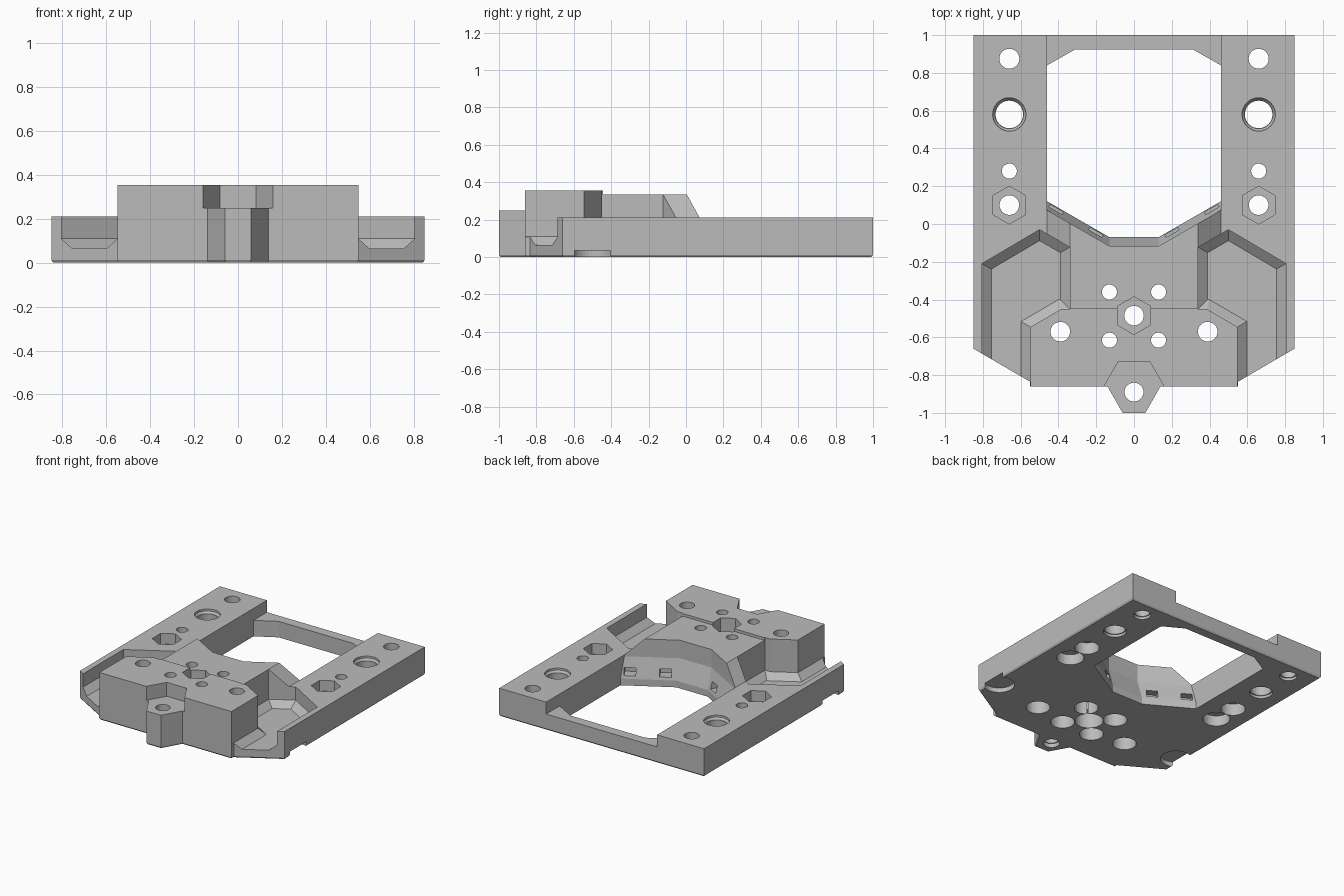
import bpy, bmesh, math
from mathutils import Vector, Matrix

if "Cube" in bpy.data.objects:
    bpy.data.objects.remove(bpy.data.objects["Cube"])

grey = bpy.data.materials.new("plain grey")
grey.diffuse_color = (0.5, 0.5, 0.5, 1)
grey.use_nodes = True
grey.node_tree.nodes["Principled BSDF"].inputs["Base Color"].default_value = grey.diffuse_color


def inset(pts, d):
    """Offset a counter-clockwise outline inwards by d."""
    if abs(d) < 1e-6:
        return list(pts)
    out, n = [], len(pts)
    for i in range(n):
        a, b, c = Vector(pts[i - 1]), Vector(pts[i]), Vector(pts[(i + 1) % n])
        u, v = (b - a).normalized(), (c - b).normalized()
        nu, nv = Vector((-u.y, u.x)), Vector((-v.y, v.x))
        out.append(tuple(b + (nu + nv) * d / (1 + nu.dot(nv))))
    return out


def loft(name, loops):
    """Closed solid through a stack of (z, outline) loops."""
    bm = bmesh.new()
    rings = [[bm.verts.new((x, y, z)) for x, y in pts] for z, pts in loops]
    n = len(rings[0])
    for lo, hi in zip(rings, rings[1:]):
        for i in range(n):
            j = (i + 1) % n
            bm.faces.new((lo[i], lo[j], hi[j], hi[i]))
    bm.faces.new(rings[0][::-1])
    bm.faces.new(rings[-1])
    bmesh.ops.recalc_face_normals(bm, faces=bm.faces)
    me = bpy.data.meshes.new(name)
    bm.to_mesh(me)
    bm.free()
    me.materials.append(grey)
    ob = bpy.data.objects.new(name, me)
    bpy.context.collection.objects.link(ob)
    return ob


def prism(name, pts, levels):
    """Solid from one outline, with (z, inset) levels."""
    area = sum(pts[i - 1][0] * p[1] - p[0] * pts[i - 1][1] for i, p in enumerate(pts))
    pts = pts if area > 0 else pts[::-1]
    return loft(name, [(z, inset(pts, d)) for z, d in levels])


def ngon(x, y, r, n=32, turn=0.0):
    return [(x + r * math.cos(turn + 2 * math.pi * i / n),
             y + r * math.sin(turn + 2 * math.pi * i / n)) for i in range(n)]


def mirrored(half):
    """Complete a right-hand half outline across x = 0."""
    return half + [(-x, y) for x, y in reversed(half)]


def combine(body, other, op):
    mod = body.modifiers.new("combine", 'BOOLEAN')
    mod.operation, mod.solver, mod.object = op, 'EXACT', other
    bpy.context.view_layer.objects.active = body
    bpy.ops.object.modifier_apply(modifier=mod.name)
    bpy.data.objects.remove(other)


def cut(other):
    combine(body, other, 'DIFFERENCE')


# Base plate with a fine chamfer along the bottom edge
EDGE = [(0, 0.008), (0.012, 0)]
body = prism("mounting_bracket",
             mirrored([(0.55, -0.835), (0.85, -0.66), (0.85, 1.0)]),
             EDGE + [(0.21, 0)])

# Raised front block
combine(body, prism("front_block", mirrored([(0.55, -0.86), (0.55, -0.5), (0.45, -0.445)]),
                    EDGE + [(0.355, 0)]), 'UNION')

# Bridge behind the block, with sloping shoulders
bridge = prism("bridge", mirrored([(0.52, 0.148), (0.34, 0.335)]), [(-0.15, 0), (0.5, 0)])
bridge.data.transform(Matrix.Rotation(math.pi / 2, 4, 'X'))
combine(body, bridge, 'UNION')

# Front post
combine(body, prism("front_post", mirrored([(0.06, -1.0), (0.14, -0.86), (0.14, -0.8)]),
                    EDGE + [(0.26, 0)]), 'UNION')

# Low rear bar
cut(prism("bar_cut", [(-0.46, 0.7), (0.46, 0.7), (0.46, 1.1), (-0.46, 1.1)],
          [(0.12, 0), (0.5, 0)]))

# Central opening, its front wall leaning at mid height
rear = [(0.46, 0.84), (0.31, 0.925)]
low = mirrored([(0.13, -0.07), (0.46, 0.12)] + rear)
high = mirrored([(0.13, -0.117), (0.46, 0.073)] + rear)
cut(loft("opening_cut", [(-0.1, low), (0.05, low), (0.2, high), (0.6, high)]))

# Side troughs with chamfered floors
for s in (1, -1):
    trough = [(0.805, -1.1), (0.805, -0.21), (0.5, -0.03), (0.34, -0.123),
              (0.34, -0.45), (0.385, -0.45), (0.548, -0.545), (0.548, -1.1)]
    cut(prism("trough_cut", [(s * x, y) for x, y in trough],
              [(0.065, 0.05), (0.11, 0), (0.6, 0)]))

# Hexagonal seat over the front post
cut(prism("post_seat_cut", ngon(0, -0.87, 0.165, 6), [(0.25, 0), (0.6, 0)]))

# Small slots in the leaning wall of the opening
for s in (1, -1):
    for x, y in ((0.21, -0.06), (0.42, 0.062)):
        u = Vector((0.866, 0.5)) * 0.04
        v = Vector((0.5, -0.866))
        c = Vector((x, y))
        pts = [c - u - v * 0.06, c - u + v * 0.05, c + u + v * 0.05, c + u - v * 0.06]
        cut(prism("slot_cut", [(s * p.x, p.y) for p in pts], [(0.07, 0), (0.125, 0)]))


# Screw holes with wider bores from below
def bore(x, y, r, wide, depth):
    step = wide - r
    levels = [(-0.1, 0), (depth, 0), (depth, step), (0.6, step)] if step > 0.001 \
        else [(-0.1, 0), (0.6, 0)]
    cut(prism("bore_cut", ngon(x, y, wide), levels))


def nut(x, y, z):
    cut(prism("nut_cut", ngon(x, y, 0.1, 6, math.pi / 6), [(z, 0), (0.6, 0)]))


bore(0, -0.89, 0.05, 0.057, 0.03)
bore(0, -0.485, 0.052, 0.098, 0.12)
nut(0, -0.485, 0.25)
for s in (1, -1):
    bore(s * 0.66, 0.875, 0.053, 0.06, 0.02)
    bore(s * 0.66, 0.58, 0.073, 0.08, 0.02)
    bore(s * 0.66, 0.28, 0.04, 0.085, 0.09)
    bore(s * 0.66, 0.10, 0.052, 0.094, 0.08)
    nut(s * 0.66, 0.10, 0.13)
    bore(s * 0.39, -0.57, 0.052, 0.083, 0.12)
    for y in (-0.36, -0.615):
        bore(s * 0.13, y, 0.04, 0.083, 0.12)
    # Countersink on the large rail hole
    cut(prism("countersink_cut", ngon(s * 0.66, 0.58, 0.088),
              [(0.18, 0.012), (0.195, 0), (0.5, 0)]))
    # Shallow foot recess at the side edge
    cut(prism("foot_cut", ngon(s * 0.8, -0.5, 0.108), [(-0.1, 0), (0.035, 0)]))
